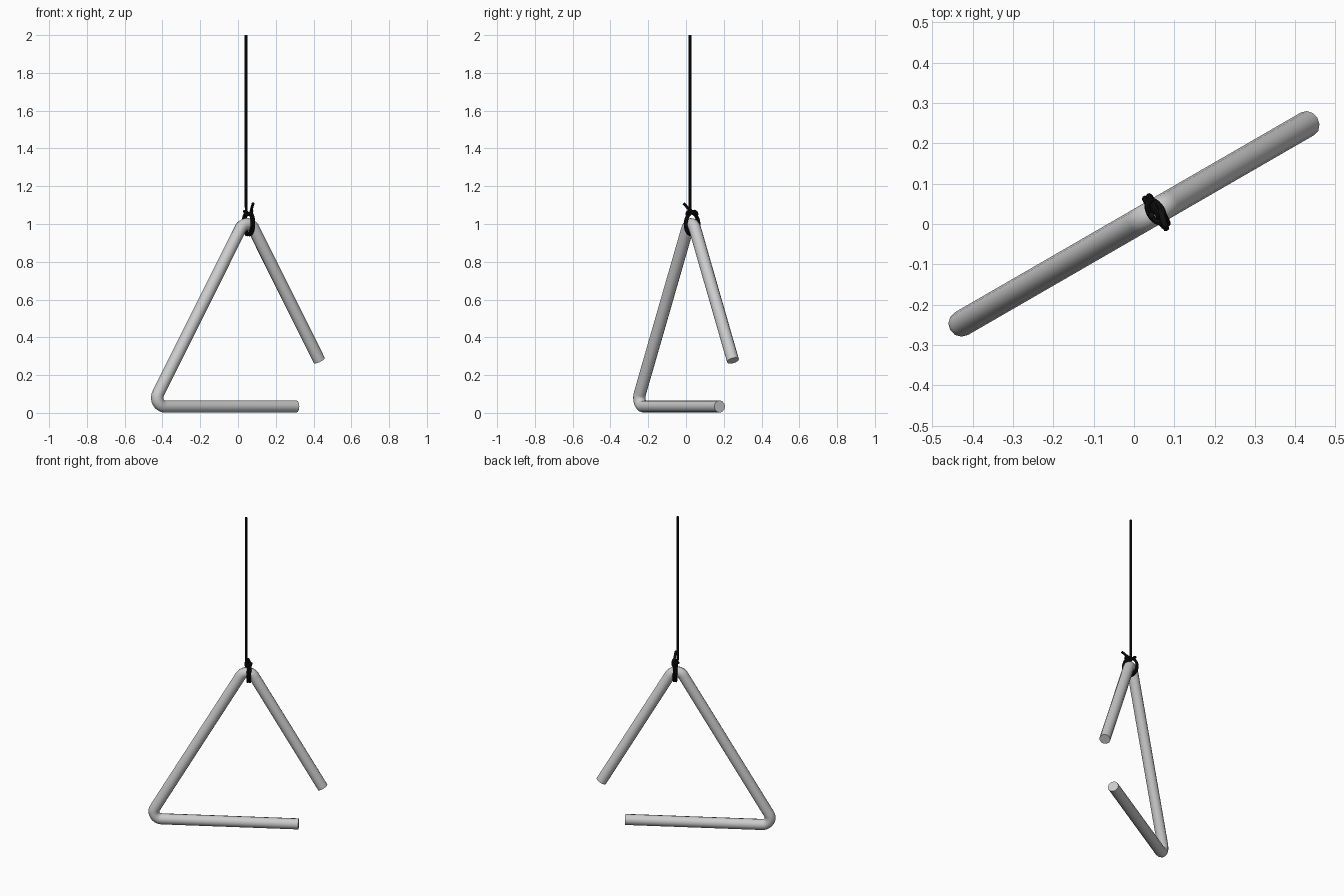
import bpy
from math import radians, sin, cos, pi
from mathutils import Vector

if "Cube" in bpy.data.objects:
    bpy.data.objects.remove(bpy.data.objects["Cube"])

ANGLE = radians(30)              # turn of the triangle's plane about z
ALONG = Vector((cos(ANGLE), sin(ANGLE), 0))
ACROSS = Vector((sin(ANGLE), -cos(ANGLE), 0))


def place(u, z, n=0.0):
    """In-plane position u, height z and offset n towards the front."""
    return ALONG * u + ACROSS * n + Vector((0, 0, z))


def tube(name, points, radius, resolution, kind='POLY'):
    curve = bpy.data.curves.new(name, 'CURVE')
    curve.dimensions = '3D'
    curve.bevel_depth = radius
    curve.bevel_resolution = resolution
    curve.use_fill_caps = True
    spline = curve.splines.new('POLY')
    spline.points.add(len(points) - 1)
    for sp, p in zip(spline.points, points):
        sp.co = (*p, 1)
    obj = bpy.data.objects.new(name, curve)
    bpy.context.collection.objects.link(obj)
    bpy.ops.object.select_all(action='DESELECT')
    obj.select_set(True)
    bpy.context.view_layer.objects.active = obj
    bpy.ops.object.convert(target='MESH')
    obj = bpy.context.object
    bpy.ops.object.shade_smooth_by_angle(angle=radians(40))
    return obj


def bend(u, z, start, end, radius, steps=10):
    """Arc of in-plane points, angles in degrees."""
    return [place(u + radius * cos(radians(start + (end - start) * i / steps)),
                  z + radius * sin(radians(start + (end - start) * i / steps)))
            for i in range(steps + 1)]


# Bent steel rod: bottom bar, left arm, short right arm
R = 0.046
rod = [place(0.356, 0.034)]
rod += bend(-0.448, 0.034 + R, 270, 150, R)
rod += bend(0.055, 0.953, 150, 30, R)
rod += [place(0.497, 0.277)]
tube("triangle_rod", rod, 0.0325, 4)

# Hanging cord: straight drop, two turns round the rod, loose tail
cord = [Vector((0.043, 0.022, 2.0)), Vector((0.043, 0.022, 1.09))]
turns, steps = 2, 48
for i in range(steps + 1):
    t = i / steps
    a = pi / 2 + 2 * pi * turns * t
    cord.append(place(0.052 + 0.024 * t, 1.0 + 0.058 * sin(a), 0.041 * cos(a)))
cord += [place(0.07, 1.075, 0.02), Vector((0.08, -0.012, 1.11))]
string = tube("hanging_cord", cord, 0.0075, 2)

# Small knot wrapped over the top of the rod
knot = []
for i in range(25):
    a = 2 * pi * i / 24
    knot.append(place(0.062 + 0.016 * cos(a), 1.058 + 0.01 * sin(2 * a), 0.03 * sin(a)))
knot_obj = tube("cord_knot", knot, 0.0075, 2)

black = bpy.data.materials.new("black_cord")
black.diffuse_color = (0.005, 0.005, 0.005, 1)
black.use_nodes = True
black.node_tree.nodes["Principled BSDF"].inputs["Base Color"].default_value = black.diffuse_color
for obj in (string, knot_obj):
    obj.data.materials.append(black)
